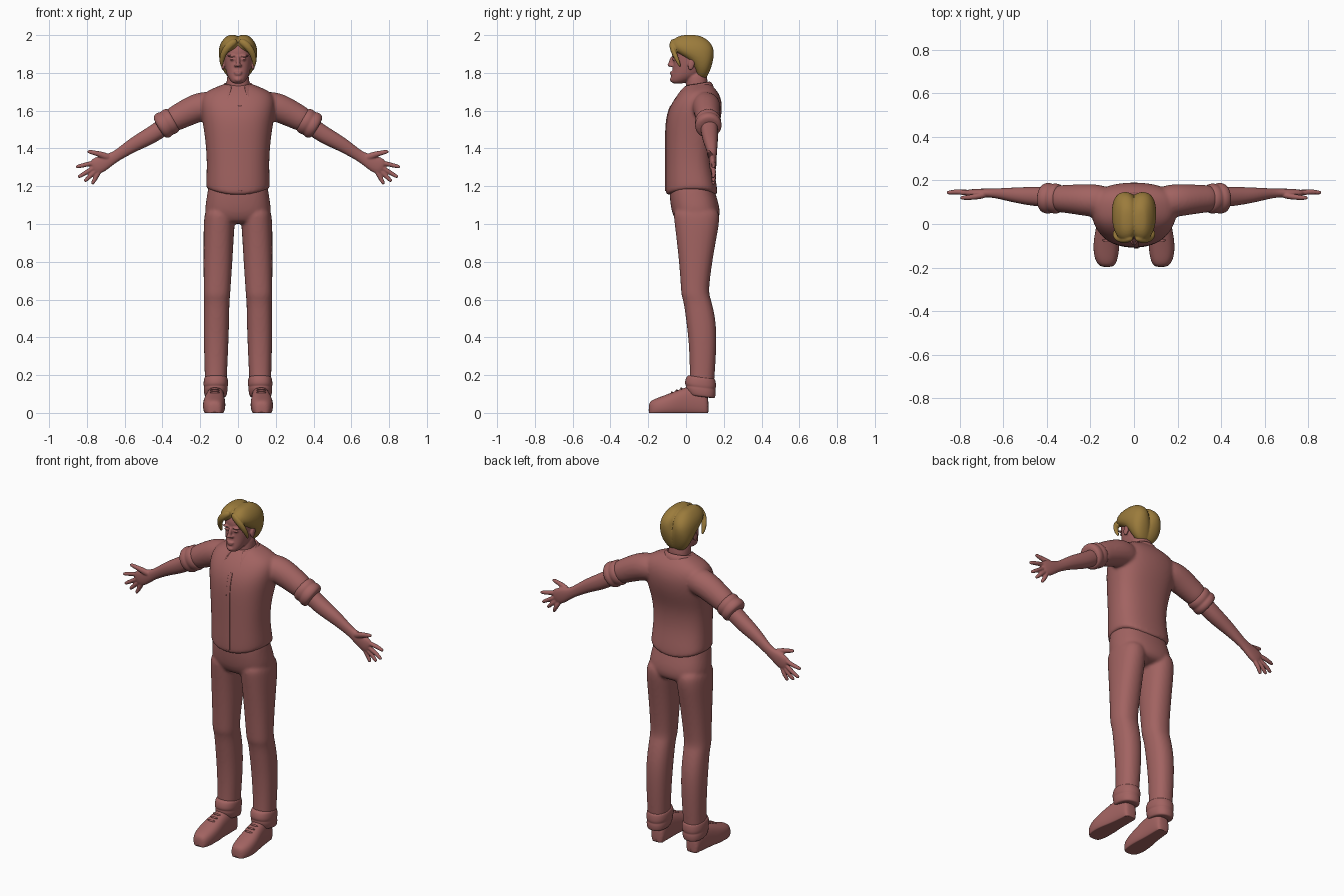
import bpy, bmesh, math
from mathutils import Vector, Matrix

cube = bpy.data.objects.get("Cube")
if cube:
    bpy.data.objects.remove(cube)


def material(name, colour):
    mat = bpy.data.materials.new(name)
    mat.use_nodes = True
    mat.diffuse_color = (*colour, 1)
    node = next(n for n in mat.node_tree.nodes if n.type == 'BSDF_PRINCIPLED')
    node.inputs["Base Color"].default_value = (*colour, 1)
    node.inputs["Roughness"].default_value = 0.7
    return mat


CLAY = material("dusty red", (0.36, 0.125, 0.12))
BLOND = material("dark blond", (0.33, 0.2, 0.045))
SIDES = (("left", 1), ("right", -1))
COUNT = 16


def ring(centre, u, v, back, front, power):
    """Rounded-square loop; back and front are the two depths along v."""
    loop = []
    for i in range(COUNT):
        angle = math.tau * i / COUNT
        c, s = math.cos(angle), math.sin(angle)
        c = math.copysign(abs(c) ** (2 / power), c)
        s = math.copysign(abs(s) ** (2 / power), s)
        loop.append(centre + (u * c + v * s * (back if s > 0 else front)) * 1.025)
    return loop


def loft(bm, loops):
    rows = [[bm.verts.new(p) for p in loop] for loop in loops]
    for low, high in zip(rows, rows[1:]):
        for i in range(COUNT):
            j = (i + 1) % COUNT
            bm.faces.new((low[i], low[j], high[j], high[i]))
    bm.faces.new(rows[0][::-1])
    bm.faces.new(rows[-1])


def layers(bm, rows, side=1, power=2.3, skew=0.5):
    """Stack of level loops: height, inner x, outer x, front y, back y."""
    loops = []
    for z, x0, x1, front, back in rows:
        depth = back - front
        centre = Vector((side * (x0 + x1) / 2, front + depth * skew, z))
        loops.append(ring(centre, Vector(((x1 - x0) / 2, 0, 0)), Vector((0, 1, 0)),
                          depth * (1 - skew), depth * skew, power))
    loft(bm, loops)


def tube(bm, rows, side=1, power=2):
    """Limb along a path: x, y, z, radius in depth, radius across."""
    points = [Vector((side * r[0], r[1], r[2])) for r in rows]
    loops = []
    for i, row in enumerate(rows):
        along = points[min(i + 1, len(rows) - 1)] - points[max(i - 1, 0)]
        across = along.cross(Vector((0, 1, 0))).normalized()
        depth = across.cross(along).normalized()
        loops.append(ring(points[i], depth * row[3], across, row[4], row[4], power))
    loft(bm, loops)


def blob(bm, centre, size, tilt=0):
    place = Matrix.Translation(centre) @ Matrix.Rotation(tilt, 4, 'X')
    bmesh.ops.create_uvsphere(bm, u_segments=16, v_segments=10, radius=1,
                              matrix=place @ Matrix.Diagonal((*size, 1)))


def bake(ob):
    bpy.context.view_layer.update()
    graph = bpy.context.evaluated_depsgraph_get()
    mesh = bpy.data.meshes.new_from_object(ob.evaluated_get(graph))
    ob.modifiers.clear()
    ob.data = mesh
    mesh.polygons.foreach_set("use_smooth", [True] * len(mesh.polygons))


def finish(name, bm, mat=CLAY, voxel=None, relax=2):
    bmesh.ops.recalc_face_normals(bm, faces=bm.faces)
    mesh = bpy.data.meshes.new(name)
    bm.to_mesh(mesh)
    bm.free()
    mesh.materials.append(mat)
    ob = bpy.data.objects.new(name, mesh)
    bpy.context.collection.objects.link(ob)
    ob.modifiers.new("round", 'SUBSURF').levels = 2
    if voxel:
        fuse = ob.modifiers.new("fuse", 'REMESH')
        fuse.mode = 'VOXEL'
        fuse.voxel_size = voxel
        soften = ob.modifiers.new("soften", 'SMOOTH')
        soften.iterations = relax
    bake(ob)
    ob.data.materials.clear()
    ob.data.materials.append(mat)
    return ob


# Shirt: body and sleeves fused together
bm = bmesh.new()
body = ((1.145, .162, -.1, .16), (1.16, .168, -.107, .167), (1.22, .168, -.108, .16),
        (1.32, .163, -.107, .14), (1.43, .17, -.107, .145), (1.52, .183, -.106, .175),
        (1.59, .195, -.096, .19), (1.65, .2, -.07, .19), (1.7, .178, -.032, .17),
        (1.73, .1, .0, .14), (1.745, .07, .01, .13))
layers(bm, [(z, -w, w, f, b) for z, w, f, b in body], power=2.4, skew=.58)
for vert in bm.verts:
    if vert.co.z < 1.2:
        vert.co.z += 1.2 * vert.co.x ** 2
for _, side in SIDES:
    tube(bm, ((.1, .1, 1.63, .07, .07), (.19, .108, 1.625, .076, .078),
              (.25, .112, 1.6, .07, .074), (.31, .115, 1.57, .064, .068),
              (.38, .118, 1.532, .06, .062)), side)
shirt = finish("shirt", bm, voxel=.009, relax=5)

# Button placket pressed onto the shirt front
bm = bmesh.new()
bmesh.ops.create_grid(bm, x_segments=4, y_segments=40, size=1,
                      matrix=Matrix.Translation((.01, -.3, 1.4)) @
                      Matrix.Rotation(math.pi / 2, 4, 'X') @ Matrix.Diagonal((.011, .225, 1, 1)))
placket = finish("shirt_placket", bm)
wrap = placket.modifiers.new("press", 'SHRINKWRAP')
wrap.target = shirt
wrap.wrap_method = 'PROJECT'
wrap.use_project_y = True
wrap.use_project_x = wrap.use_project_z = False
wrap.use_positive_direction = True
thick = placket.modifiers.new("thickness", 'SOLIDIFY')
thick.thickness, thick.offset = .008, 0
bake(placket)

# Folded collar with two pointed flaps
bm = bmesh.new()
strips = []
for i in range(25):
    angle = math.radians(-155 + 310 * i / 24)
    s, c = math.sin(angle), math.cos(angle)
    point = max(0, (abs(angle) - 1.7)) ** 2
    top = Vector((.07 * s, .058 + .066 * c, 1.75 - .012 * (1 - c)))
    low = Vector((.088 * s + math.copysign(.02 * point, s),
                  .055 + .088 * c - .042 * point, top.z - .035 - .055 * point))
    mid = top.lerp(low, .4) + Vector((.006 * s, .006 * c, .004))
    strips.append([bm.verts.new(p) for p in (top, mid, low)])
for a, b in zip(strips, strips[1:]):
    for j in range(2):
        bm.faces.new((a[j], a[j + 1], b[j + 1], b[j]))
collar = finish("shirt_collar", bm)
thick = collar.modifiers.new("thickness", 'SOLIDIFY')
thick.thickness, thick.offset = .011, 0
bake(collar)

# Trousers: hips and two legs fused together
bm = bmesh.new()
hips = ((1.24, .15, -.085, .135), (1.17, .16, -.088, .152), (1.11, .17, -.082, .172),
        (1.06, .174, -.074, .18), (1.02, .165, -.055, .172), (1.0, .13, -.03, .13))
layers(bm, [(z, -w, w, f, b) for z, w, f, b in hips], power=2.5)
leg = ((1.1, .02, .172, -.07, .172), (1.02, .016, .18, -.062, .178), (.95, .022, .182, -.053, .165),
       (.8, .03, .182, -.036, .138), (.66, .04, .181, -.026, .12), (.62, .042, .182, -.024, .124),
       (.59, .046, .179, -.012, .135), (.5, .047, .181, .0, .156), (.4, .05, .181, .013, .162),
       (.28, .055, .178, .02, .157), (.18, .06, .175, .02, .15), (.12, .062, .175, .015, .145))
for _, side in SIDES:
    layers(bm, leg, side)
finish("trousers", bm, voxel=.009, relax=4)

for label, side in SIDES:
    # Turned-up trouser hem
    bm = bmesh.new()
    layers(bm, ((.195, .062, .172, .018, .148), (.185, .054, .18, .002, .156),
                (.145, .052, .183, -.008, .16), (.135, .058, .178, .002, .153),
                (.125, .055, .181, -.004, .158), (.09, .06, .178, .012, .155),
                (.085, .07, .168, .02, .145)), side)
    for vert in bm.verts:
        vert.co.z += .12 * (.075 - vert.co.y)
    finish(label + "_trouser_hem", bm)

    # Shoe swept from heel to toe, with a flat sole
    bm = bmesh.new()
    steps = ((.12, .115, .032, .08), (.1, .115, .043, .12), (.04, .118, .047, .145),
             (-.02, .122, .052, .13), (-.08, .126, .06, .105), (-.14, .128, .057, .083),
             (-.18, .126, .045, .068), (-.198, .124, .025, .05))
    loft(bm, [ring(Vector((side * x, y, top / 2 - .01)), Vector((w, 0, 0)), Vector((0, 0, 1)),
                   top / 2 + .01, top / 2 + .01, 2.5) for y, x, w, top in steps])
    shoe = finish(label + "_shoe", bm)
    for vert in shoe.data.vertices:
        vert.co.z = max(0, vert.co.z)

    # Shoe laces
    bm = bmesh.new()
    for i in range(3):
        blob(bm, (side * .123, -.025 - .025 * i, .128 - .01 * i), (.026, .006, .006))
    finish(label + "_shoe_laces", bm)

    # Rolled sleeve cuff
    bm = bmesh.new()
    tube(bm, ((.335, .116, 1.557, .055, .055), (.345, .116, 1.551, .067, .069),
              (.365, .117, 1.54, .07, .072), (.377, .117, 1.533, .064, .066),
              (.39, .118, 1.526, .072, .074), (.412, .119, 1.514, .068, .07),
              (.42, .12, 1.509, .05, .05)), side)
    finish(label + "_sleeve_cuff", bm)

    # Forearm, palm, fingers and thumb
    bm = bmesh.new()
    tube(bm, ((.36, .12, 1.54, .045, .045), (.42, .124, 1.495, .045, .046),
              (.48, .128, 1.458, .042, .044), (.55, .133, 1.422, .034, .038),
              (.61, .139, 1.382, .025, .031), (.655, .142, 1.353, .02, .028),
              (.69, .142, 1.336, .02, .037), (.735, .142, 1.312, .019, .046),
              (.775, .142, 1.296, .013, .04)), side, 2.2)
    fingers = ((.76, 1.325, .857, 1.302), (.76, 1.3, .845, 1.248),
               (.75, 1.285, .812, 1.226), (.735, 1.277, .772, 1.212))
    for x0, z0, x1, z1 in fingers:
        tube(bm, [(x0 + (x1 - x0) * t, .142 + .006 * math.sin(3 * t), z0 + (z1 - z0) * t, r, r)
                  for t, r in ((-.25, .011), (.3, .0125), (.7, .011), (.97, .009), (1.02, .005))], side)
    tube(bm, ((.67, .138, 1.345, .015, .018), (.71, .128, 1.363, .015, .018),
              (.75, .122, 1.375, .012, .013), (.785, .12, 1.382, .01, .011),
              (.798, .12, 1.384, .006, .006)), side)
    finish(label + "_forearm_and_hand", bm, voxel=.0045, relax=2)

# Head, neck and face
bm = bmesh.new()
skull = ((1.742, .022, -.07, -.02), (1.757, .04, -.081, .02), (1.785, .057, -.077, .08),
         (1.82, .066, -.07, .1), (1.86, .073, -.067, .112), (1.89, .075, -.068, .115),
         (1.92, .075, -.07, .112), (1.95, .066, -.058, .1), (1.975, .04, -.03, .07))
layers(bm, [(z, -w, w, f, b) for z, w, f, b in skull], power=2.2)
layers(bm, ((1.66, -.065, .065, .0, .12), (1.74, -.06, .06, .0, .114), (1.82, -.058, .058, .005, .11)))
blob(bm, (0, -.076, 1.862), (.011, .014, .034), -.35)
blob(bm, (0, -.085, 1.843), (.014, .014, .011))
for z, width in ((1.803, .024), (1.793, .02)):
    blob(bm, (0, -.074, z), (width, .011, .006))
blob(bm, (0, -.074, 1.765), (.02, .012, .013))
for _, side in SIDES:
    blob(bm, (side * .013, -.076, 1.839), (.008, .01, .008))
    blob(bm, (side * .031, -.064, 1.872), (.014, .009, .007))
    blob(bm, (side * .033, -.065, 1.89), (.024, .011, .006))
    blob(bm, (side * .08, .028, 1.845), (.009, .018, .032), -.2)
finish("head", bm, voxel=.0045, relax=2)

# Hair: two lobes with a centre parting and swept fringe locks
bm = bmesh.new()
lobe = ((1.765, -.02, .035, .07, .1), (1.79, -.025, .066, .058, .118), (1.83, -.025, .088, .042, .134),
        (1.87, -.025, .098, .012, .144), (1.9, -.02, .102, -.04, .147), (1.93, -.02, .101, -.074, .145),
        (1.96, -.02, .091, -.078, .13), (1.985, -.01, .072, -.06, .1), (2.002, .01, .05, -.02, .06))
for _, side in SIDES:
    layers(bm, lobe, side)
    tube(bm, ((.005, -.062, 1.972, .012, .014), (.035, -.076, 1.957, .014, .02),
              (.066, -.072, 1.925, .014, .019), (.083, -.055, 1.888, .013, .016),
              (.088, -.038, 1.85, .009, .011), (.084, -.03, 1.83, .004, .004)), side)
finish("hair", bm, BLOND, voxel=.005, relax=2)
